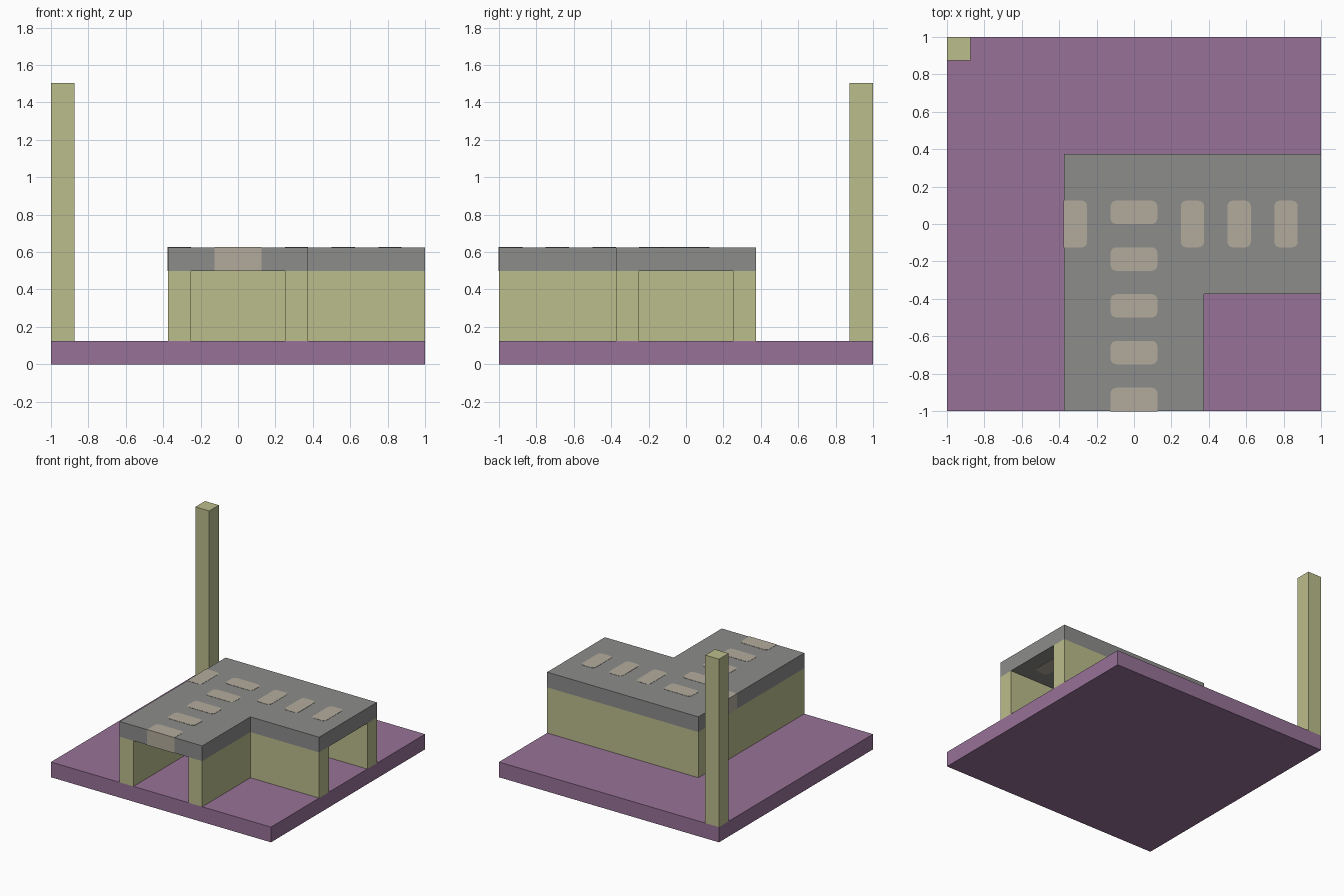
import bpy
import bmesh

cube = bpy.data.objects.get("Cube")
if cube:
    bpy.data.objects.remove(cube, do_unlink=True)


def make_material(name, rgb):
    mat = bpy.data.materials.new(name)
    mat.use_nodes = True
    mat.diffuse_color = (*rgb, 1)
    mat.node_tree.nodes["Principled BSDF"].inputs["Base Color"].default_value = (*rgb, 1)
    return mat


purple = make_material("purple", (0.31, 0.17, 0.31))
olive = make_material("olive", (0.50, 0.51, 0.26))
grey = make_material("grey", (0.265, 0.265, 0.26))
tan = make_material("tan", (0.45, 0.41, 0.335))

U = 0.125          # wall, roof and slab thickness
WALL_TOP = 4 * U
ROOF_TOP = 5 * U
LIFT = 0.002       # how far the inlays stand proud


def prism(name, outline, z0, z1, mat, is_rounded=None, radius=0.03):
    """Extrude an outline upwards, rounding the vertical edges chosen by is_rounded."""
    bm = bmesh.new()
    face = bm.faces.new([bm.verts.new((x, y, z0)) for x, y in outline])
    top = bmesh.ops.extrude_face_region(bm, geom=[face])["geom"]
    verts = [g for g in top if isinstance(g, bmesh.types.BMVert)]
    bmesh.ops.translate(bm, verts=verts, vec=(0, 0, z1 - z0))
    if is_rounded:
        edges = [e for e in bm.edges
                 if abs(e.verts[0].co.z - e.verts[1].co.z) > 1e-4
                 and is_rounded(e.verts[0].co)]
        bmesh.ops.bevel(bm, geom=edges, offset=radius, segments=4,
                        profile=0.5, affect='EDGES')
    bmesh.ops.recalc_face_normals(bm, faces=bm.faces)
    mesh = bpy.data.meshes.new(name)
    bm.to_mesh(mesh)
    bm.free()
    mesh.materials.append(mat)
    obj = bpy.data.objects.new(name, mesh)
    bpy.context.collection.objects.link(obj)
    return obj


def rect(x0, x1, y0, y1):
    return [(x0, y0), (x1, y0), (x1, y1), (x0, y1)]


def corner(a, b):
    """L-shaped outline: outer corner at (-a, a), inner corner at (b, -b)."""
    return [(-a, -1), (b, -1), (b, -b), (1, -b), (1, a), (-a, a)]


# Ground slab and corner post
prism("ground_slab", rect(-1, 1, -1, 1), 0, U, purple)
prism("corner_post", rect(-1, -1 + U, 1 - U, 1), U, 1.505, olive)

# Outer and inner walls of the bent passage, open at both ends
outer, inner = 3 * U, 2 * U
prism("outer_wall", [(-outer, -1), (-inner, -1), (-inner, inner), (1, inner),
                     (1, outer), (-outer, outer)], U, WALL_TOP, olive)
prism("inner_wall", [(inner, -1), (outer, -1), (outer, -outer), (1, -outer),
                     (1, -inner), (inner, -inner)], U, WALL_TOP, olive)

# Roof
prism("roof", corner(outer, outer), WALL_TOP, ROOF_TOP, grey)

# Dashes running through the roof along the front arm
for i in range(5):
    y = -1 + 2 * U * i
    at_edge = i == 0
    prism(f"front_arm_dash_{i + 1}", rect(-U, U, y - LIFT * at_edge, y + U),
          WALL_TOP - LIFT, ROOF_TOP + LIFT, tan,
          lambda co, e=at_edge: not (e and co.y < -1))

# Dashes along the side arm, the first one meeting the outer edge
for i, step in enumerate((-3, 2, 4, 6)):
    x = step * U
    at_edge = i == 0
    prism(f"side_arm_dash_{i + 1}", rect(x - LIFT * at_edge, x + U, -U, U),
          WALL_TOP - LIFT, ROOF_TOP + LIFT, tan,
          lambda co, e=at_edge: not (e and co.x < -outer))
